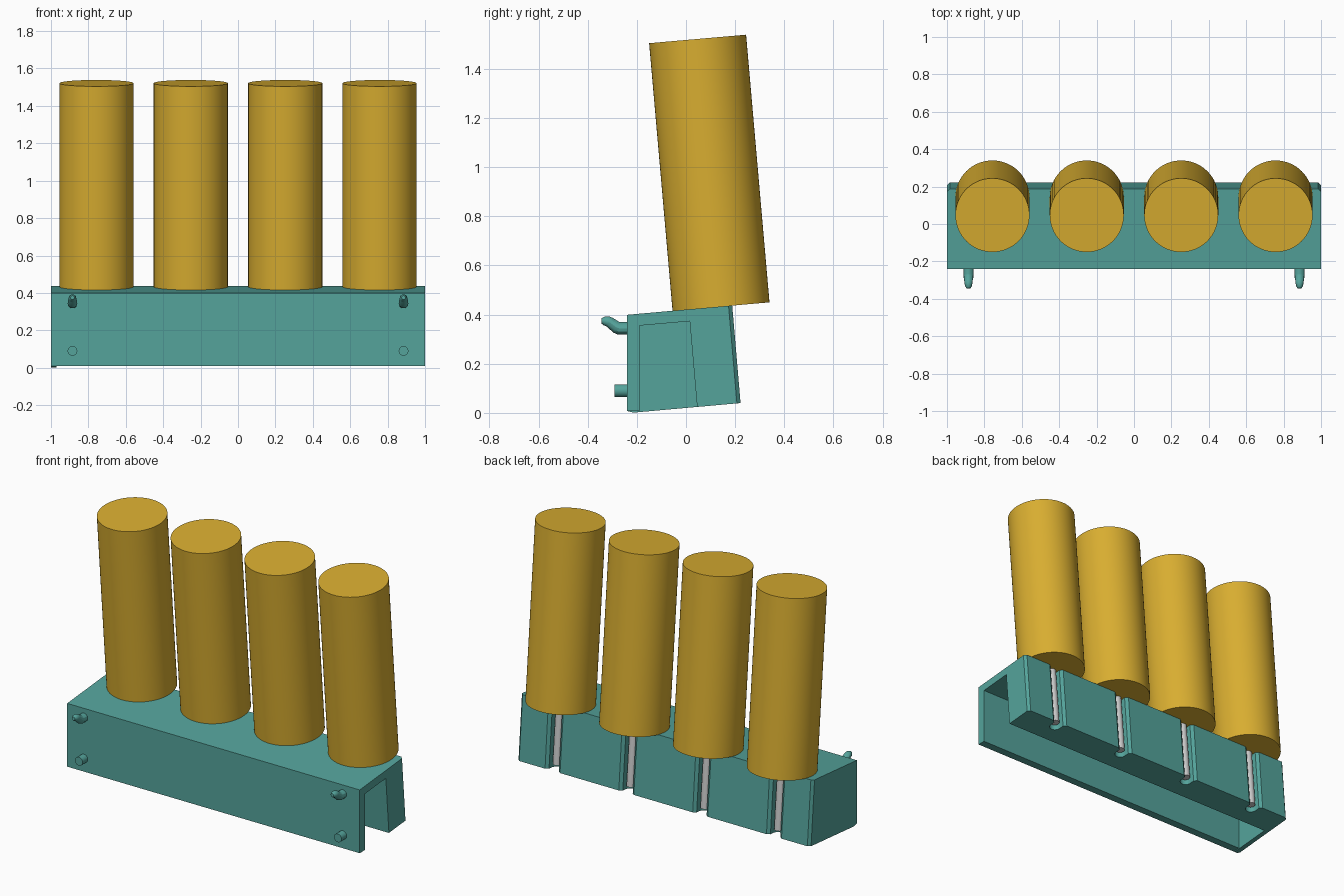
import bpy, bmesh
from math import radians, sin, cos, pi
from mathutils import Vector, Matrix

if "Cube" in bpy.data.objects:
    bpy.data.objects.remove(bpy.data.objects["Cube"])

TILT = radians(5)
ROT = Matrix.Rotation(TILT, 4, 'X')
SEAT = Vector((0, 0.1425, 0.4325))          # where each cylinder meets the rail
SLOT_X = [-0.757, -0.2525, 0.2525, 0.757]


def material(name, color):
    m = bpy.data.materials.new(name)
    m.diffuse_color = (*color, 1)
    m.use_nodes = True
    m.node_tree.nodes["Principled BSDF"].inputs["Base Color"].default_value = m.diffuse_color
    return m


TEAL = material("teal", (0.09, 0.37, 0.33))
GOLD = material("gold", (0.69, 0.42, 0.03))


def add_object(name, bm, mat=None):
    bmesh.ops.recalc_face_normals(bm, faces=bm.faces)
    me = bpy.data.meshes.new(name)
    bm.to_mesh(me)
    bm.free()
    ob = bpy.data.objects.new(name, me)
    bpy.context.collection.objects.link(ob)
    if mat:
        me.materials.append(mat)
    return ob


def smooth(ob):
    bpy.ops.object.select_all(action='DESELECT')
    ob.select_set(True)
    bpy.context.view_layer.objects.active = ob
    bpy.ops.object.shade_smooth_by_angle(angle=radians(30))


def prism(bm, points, offset):
    face = bm.faces.new([bm.verts.new(p) for p in points])
    ext = bmesh.ops.extrude_face_region(bm, geom=[face])
    new = [v for v in ext["geom"] if isinstance(v, bmesh.types.BMVert)]
    bmesh.ops.translate(bm, verts=new, vec=offset)


def cylinder(name, r, length, matrix, mat=None, segs=64):
    bm = bmesh.new()
    bmesh.ops.create_cone(bm, cap_ends=True, segments=segs, radius1=r, radius2=r,
                          depth=length, matrix=matrix)
    ob = add_object(name, bm, mat)
    smooth(ob)
    return ob


def cut(ob, cutter):
    cutter.hide_render = True
    mod = ob.modifiers.new("cut", 'BOOLEAN')
    mod.operation = 'DIFFERENCE'
    mod.solver = 'EXACT'
    mod.object = cutter
    bpy.context.view_layer.objects.active = ob
    bpy.ops.object.modifier_apply(modifier=mod.name)
    bpy.data.objects.remove(cutter)


# Rail: solid side profile with chamfered rear end edges
bm = bmesh.new()
side = [(-0.24, 0.008), (-0.215, 0.001), (0.222, 0.04), (0.188, 0.437), (-0.24, 0.399)]
prism(bm, [(-1, y, z) for y, z in side], (2, 0, 0))
rear = [e for e in bm.edges if all(v.co.y > 0.15 and abs(v.co.x) > 0.9 for v in e.verts)
        and e.verts[0].co.x * e.verts[1].co.x > 0]
bmesh.ops.bevel(bm, geom=rear, offset=0.015, segments=1, affect='EDGES')
rail = add_object("mounting_rail", bm, TEAL)

# Channel, open below and at the right end
bm = bmesh.new()
channel = [(-0.30, -0.1), (-0.30, 0.008), (-0.19, 0.008), (-0.19, 0.355),
           (0.015, 0.373), (0.056, -0.1)]
prism(bm, [(-0.97, y, z) for y, z in channel], (2.1, 0, 0))
cut(rail, add_object("channel_cutter", bm))

# Rounded slots with flared mouths in the rear wall
bm = bmesh.new()
arc = [(0.034 * cos(pi + pi * i / 12), 0.034 * sin(pi + pi * i / 12)) for i in range(13)]
mouth = [(0.034, 0.031), (0.055, 0.048), (0.055, 0.1)]
slot = arc + mouth + [(-x, y) for x, y in reversed(mouth)]
for sx in SLOT_X:
    base = SEAT + Vector((sx, 0, 0))
    prism(bm, [base + ROT @ Vector((x, y, -0.6)) for x, y in slot],
          ROT @ Vector((0, 0, 0.8)))
cut(rail, add_object("slot_cutter", bm))
smooth(rail)

# Cylinders and the shafts held in the slots
for i, sx in enumerate(SLOT_X, 1):
    base = Matrix.Translation(SEAT + Vector((sx, 0, 0))) @ ROT
    cylinder(f"handle_{i}", 0.198, 1.093, base @ Matrix.Translation((0, 0, 0.5465)), GOLD)
    cylinder(f"shaft_{i}", 0.026, 0.37, base @ Matrix.Translation((0, 0, -0.185)), segs=24)

# Front pegs and upturned hooks
for side_name, x in (("left", -0.885), ("right", 0.885)):
    lay = Matrix.Translation((x, -0.26, 0.09)) @ Matrix.Rotation(pi / 2, 4, 'X')
    cylinder(f"peg_{side_name}", 0.026, 0.06, lay, TEAL, 24)

    cu = bpy.data.curves.new(f"hook_{side_name}", 'CURVE')
    cu.dimensions = '3D'
    cu.bevel_depth = 0.026
    cu.bevel_resolution = 4
    cu.use_fill_caps = True
    path = [(-0.235, 0.344, 1), (-0.272, 0.344, 1), (-0.283, 0.348, 0.95),
            (-0.308, 0.367, 0.85), (-0.318, 0.372, 0.8), (-0.332, 0.374, 0.7), (-0.344, 0.375, 0.4)]
    sp = cu.splines.new('POLY')
    sp.points.add(len(path) - 1)
    for p, (y, z, r) in zip(sp.points, path):
        p.co = (x, y, z, 1)
        p.radius = r
    cu.materials.append(TEAL)
    hook = bpy.data.objects.new(f"hook_{side_name}", cu)
    bpy.context.collection.objects.link(hook)
    bpy.ops.object.select_all(action='DESELECT')
    hook.select_set(True)
    bpy.context.view_layer.objects.active = hook
    bpy.ops.object.convert(target='MESH')
    smooth(bpy.context.view_layer.objects.active)
